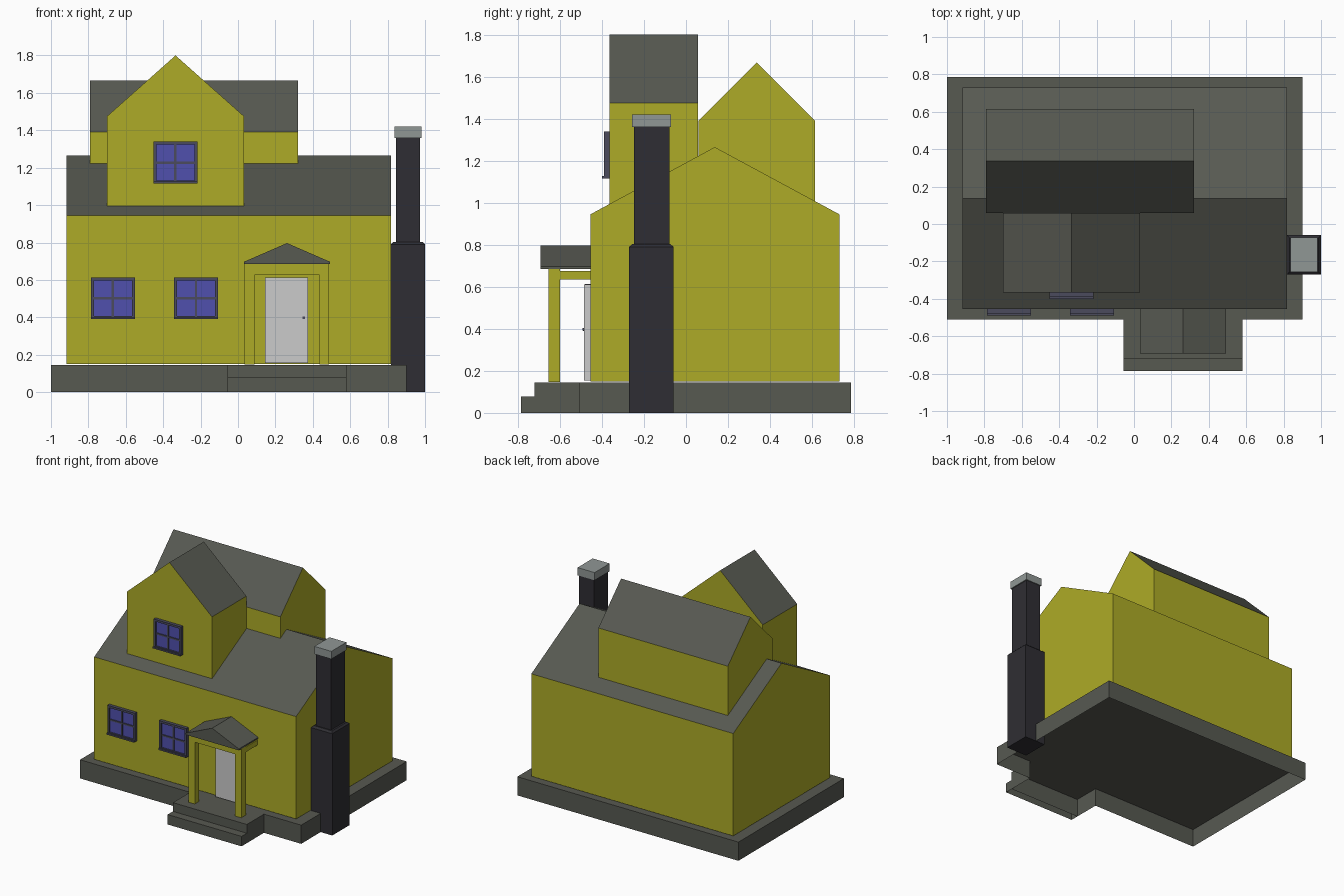
import bpy, bmesh
from mathutils import Vector

if "Cube" in bpy.data.objects:
    bpy.data.objects.remove(bpy.data.objects["Cube"])


def mat(name, r, g, b):
    m = bpy.data.materials.new(name)
    m.diffuse_color = (r, g, b, 1)
    m.use_nodes = True
    m.node_tree.nodes["Principled BSDF"].inputs["Base Color"].default_value = m.diffuse_color
    return m


WALL = mat("yellow_wall", .42, .41, .02)
ROOF = mat("dark_slate", .095, .1, .083)
BRICK = mat("charcoal", .028, .027, .033)
CAP = mat("light_stone", .28, .31, .3)
DOOR = mat("door_white", .55, .55, .55)
FRAME = mat("frame", .07, .07, .11)
GLASS = mat("blue_glass", .08, .08, .42)


def finish(name, bm, *mats):
    me = bpy.data.meshes.new(name)
    bm.to_mesh(me)
    bm.free()
    for m in mats:
        me.materials.append(m)
    ob = bpy.data.objects.new(name, me)
    bpy.context.collection.objects.link(ob)
    return ob


def prism(name, profile, axis, a, b, *mats, open_bottom=False):
    """Extrude a 2D profile along an axis; upward faces take the second material."""
    put = {'x': lambda p: (a, p[0], p[1]),
           'y': lambda p: (p[0], a, p[1]),
           'z': lambda p: (p[0], p[1], a)}[axis]
    bm = bmesh.new()
    face = bm.faces.new([bm.verts.new(put(p)) for p in profile])
    ext = bmesh.ops.extrude_face_region(bm, geom=[face], use_keep_orig=True)
    step = Vector([(b - a) * (axis == k) for k in 'xyz'])
    bmesh.ops.translate(bm, vec=step, verts=[g for g in ext['geom'] if isinstance(g, bmesh.types.BMVert)])
    bmesh.ops.recalc_face_normals(bm, faces=bm.faces)
    if open_bottom:
        low = [f for f in bm.faces if f.normal.z < -.9]
        bmesh.ops.delete(bm, geom=low, context='FACES_ONLY')
    if len(mats) > 1:
        for f in bm.faces:
            f.material_index = int(f.normal.z > .1)
    return finish(name, bm, *mats)


def boxes(name, spans, m):
    """One object made of several boxes, each (x0, x1, y0, y1, z0, z1)."""
    bm = bmesh.new()
    for x0, x1, y0, y1, z0, z1 in spans:
        vs = bmesh.ops.create_cube(bm, size=1)['verts']
        for v in vs:
            v.co = (x1 if v.co.x > 0 else x0, y1 if v.co.y > 0 else y0, z1 if v.co.z > 0 else z0)
    return finish(name, bm, m)


# Plinth and entrance step, both hollow underneath
prism("plinth", [(-1, .785), (.9, .785), (.9, -.51), (.58, -.51), (.58, -.72),
                 (-.055, -.72), (-.055, -.51), (-1, -.51)], 'z', 0, .145, ROOF, open_bottom=True)
prism("entrance_step", [(-.055, -.785), (.58, -.785), (.58, -.72), (-.055, -.72)],
      'z', 0, .077, ROOF, open_bottom=True)

# Main house and the two raised upper volumes
prism("house_body", [(-.455, .15), (.73, .15), (.73, .945), (.137, 1.265), (-.455, .945)],
      'x', -.917, .818, WALL, ROOF)
prism("rear_dormer", [(.06, 1.215), (.137, 1.255), (.615, .995), (.615, 1.39), (.337, 1.667), (.06, 1.39)],
      'x', -.79, .322, WALL, ROOF)
prism("front_dormer", [(-.7, .995), (.032, .995), (.032, 1.475), (-.334, 1.8), (-.7, 1.475)],
      'y', -.365, .058, WALL, ROOF)

# Chimney: wide stack with chamfered shoulder, narrow flue, cap
bm = bmesh.new()
for v in bmesh.ops.create_cube(bm, size=1)['verts']:
    v.co = Vector((.909 + v.co.x * .182, -.165 + v.co.y * .212, .79 if v.co.z > 0 else 0))
top = max(bm.faces, key=lambda f: f.calc_center_median().z)
new = bmesh.ops.extrude_face_region(bm, geom=[top])['geom']
for v in (g for g in new if isinstance(g, bmesh.types.BMVert)):
    v.co += Vector(((.909 - v.co.x) * .14, (-.165 - v.co.y) * .14, .013))
bmesh.ops.delete(bm, geom=[top], context='FACES_ONLY')
finish("chimney_stack", bm, BRICK)
boxes("chimney_flue", [(.845, .973, -.248, -.079, .8, 1.36)], BRICK)
boxes("chimney_cap", [(.836, .982, -.257, -.072, 1.36, 1.42)], CAP)


# Windows: border bars, cross bars, sill and pane
def window(name, cx, cz, wall):
    w, h, t = .118, .112, .016
    y0, y1 = wall - .025, wall
    bars = [(cx + s * (w - t / 2) - t / 2, cx + s * (w - t / 2) + t / 2, y0, y1, cz - h, cz + h) for s in (-1, 1)]
    bars += [(cx - w + t, cx + w - t, y0, y1, cz + s * (h - t / 2) - t / 2, cz + s * (h - t / 2) + t / 2)
             for s in (-1, 1)]
    bars += [(cx - .006, cx + .006, y0 + .006, y1, cz - h + t, cz + h - t),
             (cx - w + t, cx + w - t, y0 + .006, y1, cz - .006, cz + .006),
             (cx - w, cx + w, wall - .035, y0, cz - h, cz - h + .012)]
    boxes(name + "_frame", bars, FRAME)
    boxes(name + "_pane", [(cx - w + t, cx + w - t, wall - .012, wall, cz - h + t, cz + h - t)], GLASS)


window("left_window", -.669, .502, -.455)
window("middle_window", -.224, .502, -.455)
window("dormer_window", -.335, 1.227, -.365)

# Door and knob
boxes("door", [(.145, .375, -.485, -.455, .155, .612)], DOOR)
boxes("door_knob", [(.345, .357, -.493, -.485, .392, .404)], FRAME)

# Porch: posts, beams and small gabled roof
for side, x in (("left", .035), ("right", .435)):
    boxes(side + "_porch_post", [(x, x + .052, -.655, -.6, .147, .688)], WALL)
    boxes(side + "_porch_beam", [(x, x + .052, -.6, -.455, .636, .675)], WALL)
boxes("front_porch_beam", [(.087, .435, -.655, -.6, .627, .688)], WALL)
prism("porch_roof", [(.032, .686), (.492, .686), (.492, .697), (.262, .797), (.032, .697)],
      'y', -.692, -.455, ROOF)
